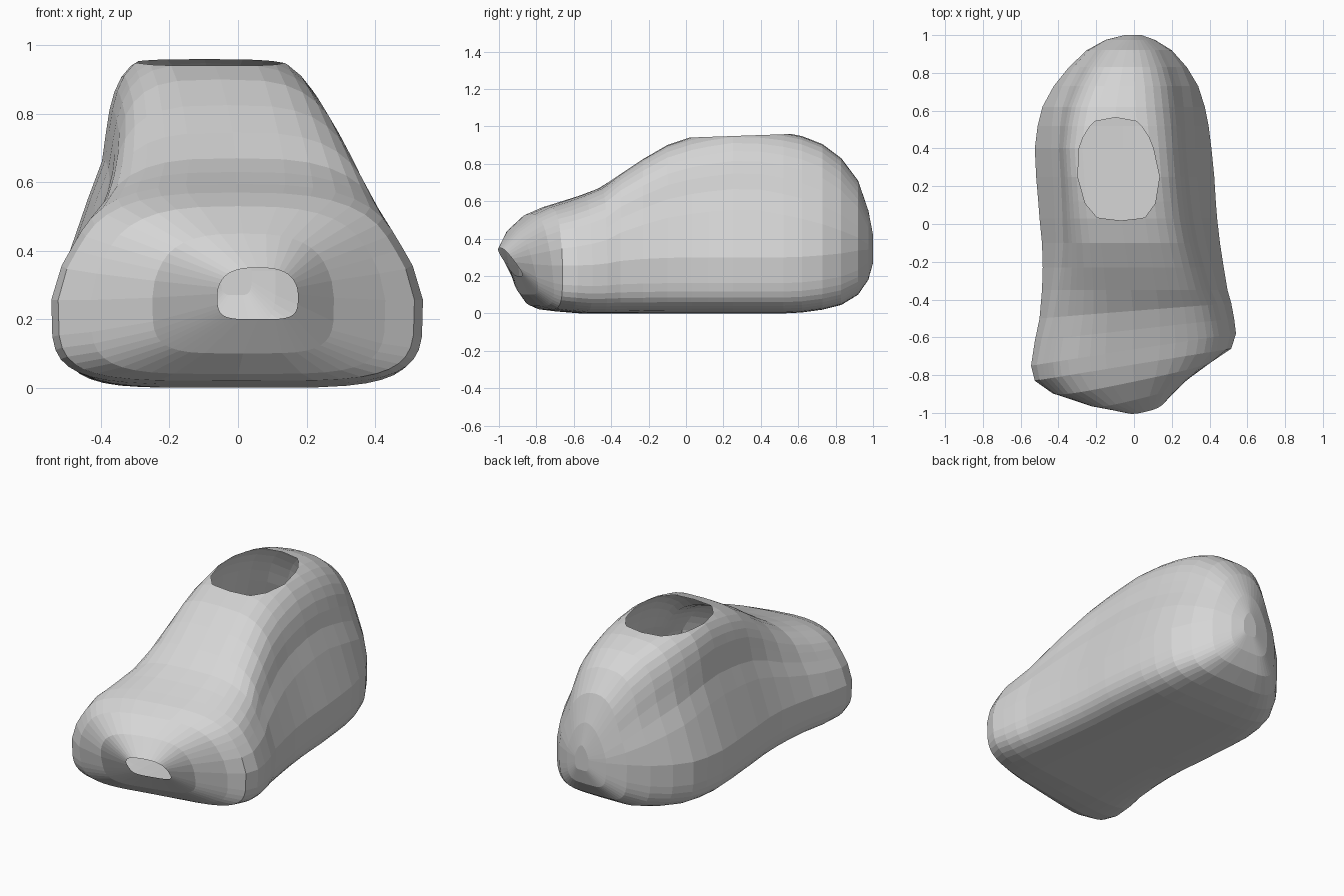
import bpy
import bmesh
import math
from mathutils import Vector

SEGMENTS = 40

default_cube = bpy.data.objects.get("Cube")
if default_cube:
    bpy.data.objects.remove(default_cube, do_unlink=True)


def make_material(name, rgb):
    material = bpy.data.materials.new(name)
    colour = (*rgb, 1.0)
    material.use_nodes = True
    material.diffuse_color = colour
    material.node_tree.nodes["Principled BSDF"].inputs["Base Color"].default_value = colour
    return material


def signed_power(value, exponent):
    return math.copysign(abs(value) ** exponent, value)


def smooth_step(value):
    value = min(1, max(0, value))
    return value * value * (3 - 2 * value)


def section_ring(bm, x_left, x_right, y_left, y_right, z_low, z_high, tilt):
    """One cross-section: boxy below its widest height, waisted above it."""
    centre = (x_left + x_right) / 2
    half_width = (x_right - x_left) / 2
    widest = z_low + (0.6 - 0.3 * z_high) * (z_high - z_low)
    middle = (z_low + z_high) / 2
    taper = max(0.04, 0.45 * z_high - 0.17)
    lean = 0.1 * max(0, z_high - 0.55)
    # The heel gets rounder towards the back
    upper_power = 2 / (2 + 1.75 * z_high - 2 * max(0, y_left - 0.4))
    lower_power = 2 / (4 + 0.8 * z_high)
    ring = []
    for i in range(SEGMENTS):
        angle = math.tau * i / SEGMENTS
        upper = math.sin(angle) >= 0
        power = upper_power if upper else lower_power
        across = signed_power(math.cos(angle), power)
        rise = signed_power(math.sin(angle), power)
        x_shift = 0
        if upper:
            across *= 1 - taper * smooth_step(rise / 0.6)
            x_shift = -lean * rise ** 4
            z = widest + rise * (z_high - widest)
        else:
            z = widest + rise * (widest - z_low)
        # The toe sections slant sideways and lean forward
        y = y_left + (y_right - y_left) * (across + 1) / 2 + tilt * (z - middle)
        ring.append(bm.verts.new((centre + half_width * across + x_shift, y, z)))
    return ring


# Toe sections: left x, right x, left y, right y, low z, high z, lean
toe = [
    (-.06, .175, -.97, -.915, .2, .35, -.7),
    (-.25, .28, -.95, -.82, .1, .45, -.25),
    (-.43, .43, -.9, -.72, .04, .53, -.1),
    (-.525, .515, -.83, -.66, .02, .57, 0),
    (-.545, .54, -.75, -.58, .01, .595, 0),
    (-.525, .53, -.62, -.5, 0, .63, 0),
    (-.5, .515, -.5, -.42, 0, .67, 0),
]

# Instep, ankle and heel sections: y, left x, right x, low z, high z
rear = [
    (-.35, -.487, .495, 0, .745),
    (-.23, -.483, .475, 0, .825),
    (-.1, -.487, .455, 0, .9),
    (.03, -.5, .44, 0, .944),
    (.12, -.507, .433, 0, .964),
    (.25, -.518, .425, 0, .985),
    (.4, -.525, .41, 0, .98),
    (.52, -.51, .395, 0, .968),
    (.62, -.485, .375, .005, .948),
    (.73, -.425, .34, .02, .905),
    (.83, -.345, .28, .045, .83),
    (.92, -.25, .2, .1, .71),
    (.975, -.15, .11, .18, .55),
    (1, -.05, .04, .27, .42),
]

# Loft the shell from the open toe to the closed heel
bm = bmesh.new()
rings = [section_ring(bm, *row) for row in toe]
rings += [section_ring(bm, left, right, y, y, low, high, 0)
          for y, left, right, low, high in rear]
for front, back in zip(rings, rings[1:]):
    for i in range(SEGMENTS):
        j = (i + 1) % SEGMENTS
        bm.faces.new((front[i], front[j], back[j], back[i]))
bm.faces.new(rings[-1])
bmesh.ops.recalc_face_normals(bm, faces=bm.faces[:])

# Slice off the top to leave the ankle opening
bmesh.ops.bisect_plane(
    bm, geom=bm.verts[:] + bm.edges[:] + bm.faces[:],
    plane_co=Vector((0, 0.3, 0.95)), plane_no=Vector((0, -0.035, 1)),
    clear_outer=True)

mesh = bpy.data.meshes.new("bootie_shell")
bm.to_mesh(mesh)
bm.free()
mesh.materials.append(make_material("light grey", (0.67, 0.67, 0.67)))
shell = bpy.data.objects.new("bootie_shell", mesh)
bpy.context.collection.objects.link(shell)
